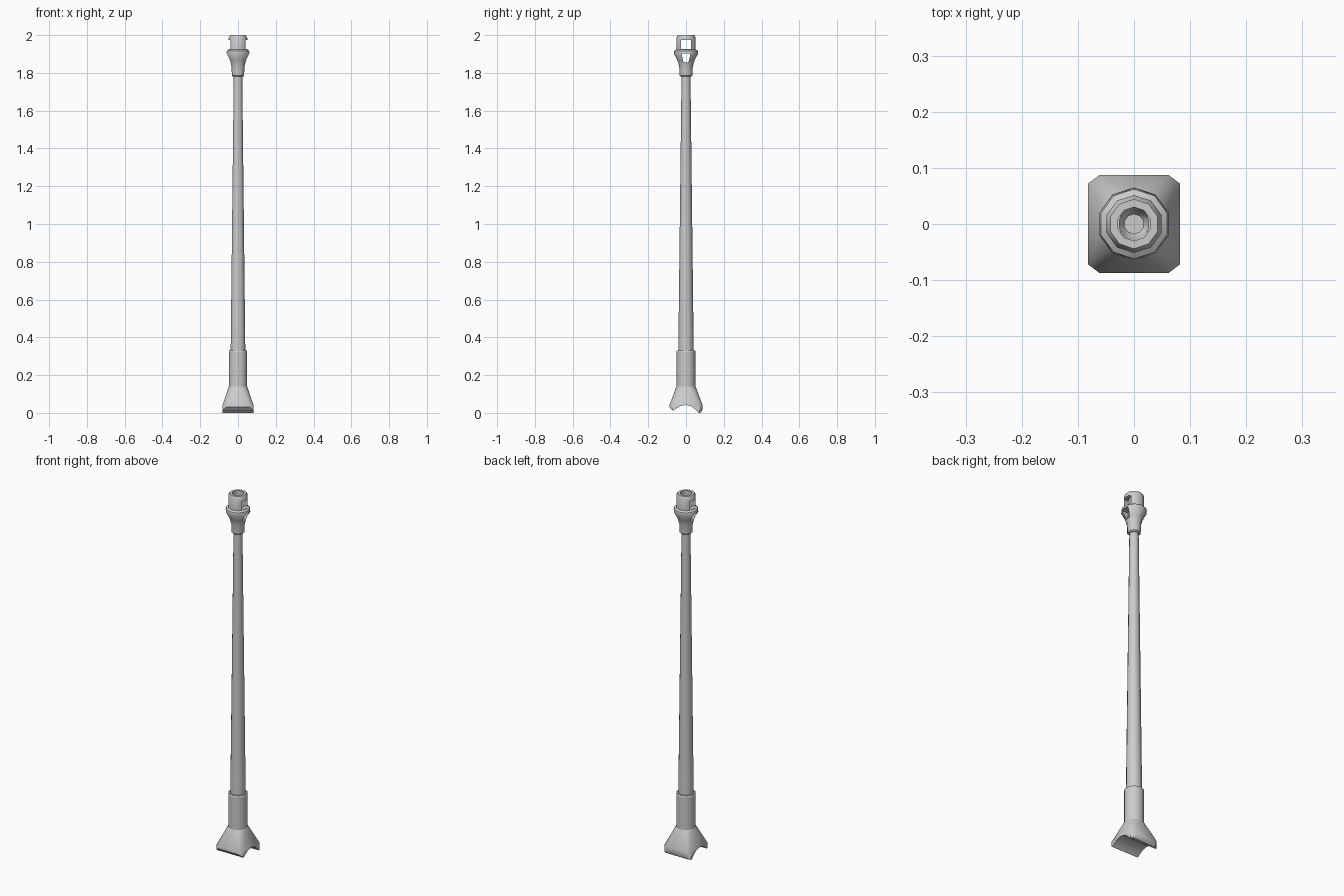
import bpy, bmesh
from math import sin, cos, pi

if "Cube" in bpy.data.objects:
    bpy.data.objects.remove(bpy.data.objects["Cube"])

SIDES = 10


def ring(r, z):
    # ten-sided ring with a corner on the y axis
    return [(r * cos(pi / 2 + 2 * pi * i / SIDES), r * sin(pi / 2 + 2 * pi * i / SIDES), z)
            for i in range(SIDES)]


def to_object(name, bm):
    bmesh.ops.recalc_face_normals(bm, faces=bm.faces[:])
    me = bpy.data.meshes.new(name)
    bm.to_mesh(me)
    bm.free()
    ob = bpy.data.objects.new(name, me)
    bpy.context.collection.objects.link(ob)
    return ob


def lathe(name, profile):
    # closed ten-sided solid from (radius, z) points
    bm = bmesh.new()
    rings = [[bm.verts.new(p) for p in ring(r, z)] for r, z in profile]
    for a, b in zip(rings, rings[1:]):
        for i in range(SIDES):
            j = (i + 1) % SIDES
            bm.faces.new((a[i], a[j], b[j], b[i]))
    bm.faces.new(rings[0])
    bm.faces.new(rings[-1])
    return to_object(name, bm)


def prism_x(name, outline, half=0.2):
    # (y, z) outline extruded along x, used as a hidden cutter
    bm = bmesh.new()
    f = bm.faces.new([bm.verts.new((-half, y, z)) for y, z in outline])
    ext = bmesh.ops.extrude_face_region(bm, geom=[f], use_keep_orig=True)
    bmesh.ops.translate(bm, vec=(2 * half, 0, 0),
                        verts=[v for v in ext['geom'] if isinstance(v, bmesh.types.BMVert)])
    ob = to_object(name, bm)
    ob.hide_render = True
    ob.hide_set(True)
    return ob


def cut(ob, cutter):
    m = ob.modifiers.new("cut", 'BOOLEAN')
    m.operation = 'DIFFERENCE'
    m.solver = 'EXACT'
    m.object = cutter
    bpy.context.view_layer.objects.active = ob
    bpy.ops.object.modifier_apply(modifier=m.name)
    bpy.data.objects.remove(cutter)


def smooth(ob, angle=40):
    bpy.ops.object.select_all(action='DESELECT')
    ob.select_set(True)
    bpy.context.view_layer.objects.active = ob
    bpy.ops.object.shade_smooth_by_angle(angle=angle * pi / 180)


# tapered tube
barrel = lathe("barrel", [(0.041, 0.31), (0.0235, 1.80)])

# muzzle brake: collar, flared ring, front chamber and bore
brake = lathe("muzzle_brake", [
    (0.028, 1.780), (0.034, 1.786), (0.036, 1.835), (0.046, 1.868),
    (0.065, 1.903), (0.062, 1.917), (0.0515, 1.924), (0.0515, 1.985),
    (0.044, 2.0), (0.030, 2.0), (0.030, 1.86), (0.018, 1.84)])

# side ports through the brake
cut(brake, prism_x("upper_port_cutter", [(-0.027, 1.926), (0.027, 1.926), (0.027, 1.973), (-0.027, 1.973)]))
cut(brake, prism_x("lower_port_cutter", [(-0.013, 1.855), (0.013, 1.855), (0.024, 1.903), (-0.024, 1.903)]))

# base: rectangular foot blended into a round sleeve
bm = bmesh.new()
X, Y, CX, CY = 0.082, 0.087, 0.020, 0.015
corners = [(sx * x, sy * y) for sx in (-1, 1) for sy in (-1, 1)
           for x, y in ((X, Y - CY), (X - CX, Y))]
for z in (-0.03, 0.042):
    for x, y in corners:
        bm.verts.new((x, y, z))
for p in ring(0.051, 0.14):
    bm.verts.new(p)
bmesh.ops.convex_hull(bm, input=bm.verts[:])
bm.normal_update()
for z, scale in ((0.322, 1.0), (0.33, 0.95)):
    top_z = max(v.co.z for v in bm.verts)
    top = [f for f in bm.faces if all(abs(v.co.z - top_z) < 1e-5 for v in f.verts)]
    ext = bmesh.ops.extrude_face_region(bm, geom=top)
    for v in ext['geom']:
        if isinstance(v, bmesh.types.BMVert):
            v.co = (v.co.x * scale, v.co.y * scale, z)
bmesh.ops.dissolve_limit(bm, angle_limit=0.01, verts=bm.verts[:], edges=bm.edges[:])
base = to_object("base_sleeve", bm)

# arched underside that sits on a round mount
cut(base, prism_x("arch_cutter", [
    (-0.10, 0.045), (-0.087, 0.030), (-0.068, 0.010), (-0.055, 0.021), (-0.030, 0.036),
    (0.0, 0.042), (0.028, 0.035), (0.050, 0.017), (0.067, 0.0), (0.078, 0.001),
    (0.087, 0.016), (0.10, 0.035), (0.10, -0.1), (-0.10, -0.1)]))

for ob in (barrel, brake, base):
    smooth(ob)
